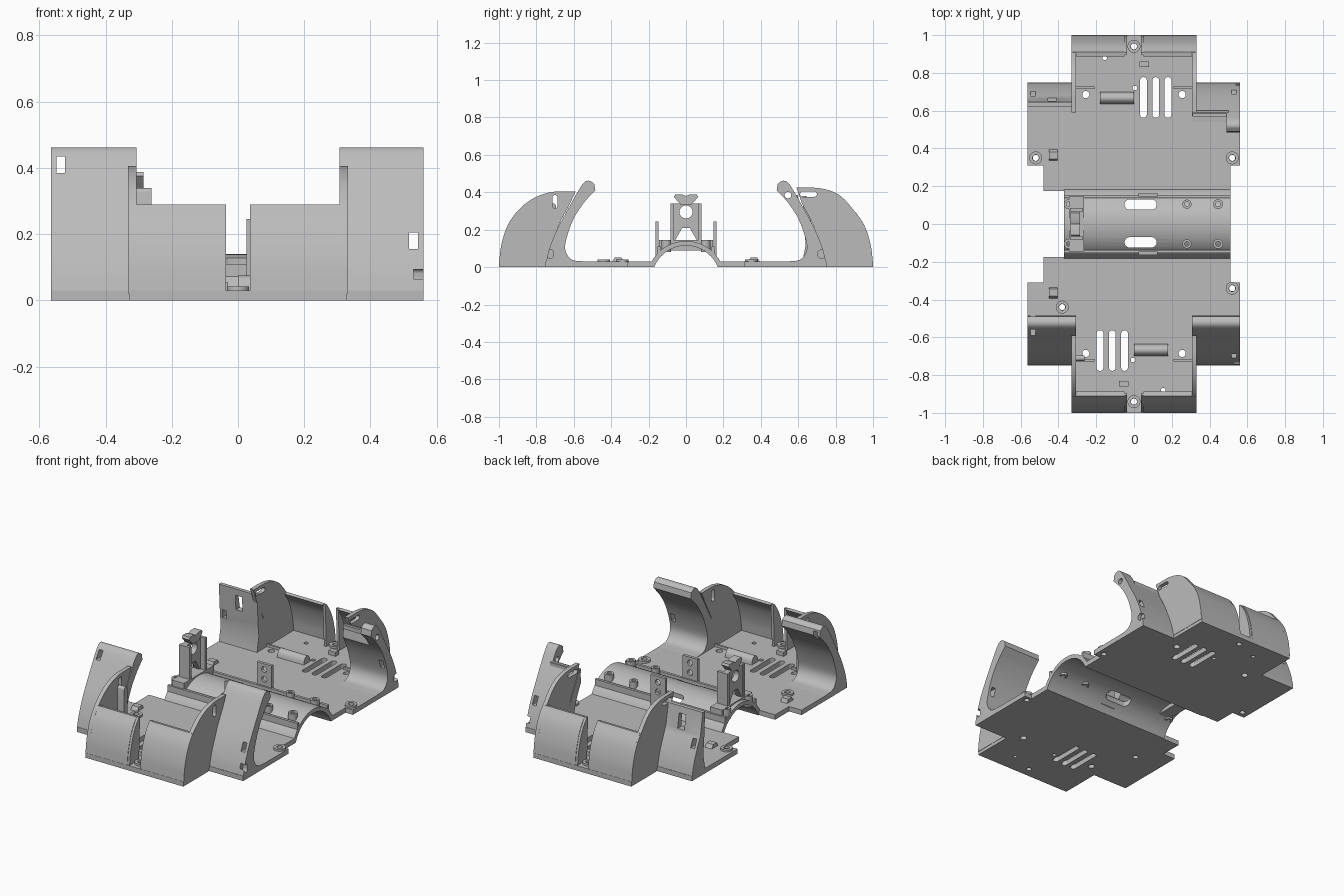
import bpy, bmesh, math
from mathutils import Vector, Matrix

old = bpy.data.objects.get("Cube")
if old:
    bpy.data.objects.remove(old, do_unlink=True)

grey = bpy.data.materials.new("plain grey")
grey.use_nodes = True
grey.diffuse_color = (0.5, 0.5, 0.5, 1)
grey.node_tree.nodes["Principled BSDF"].inputs["Base Color"].default_value = (0.5, 0.5, 0.5, 1)

T = 0.03  # floor thickness


def prism(name, outline, lo, hi, axis="x"):
    """Extrude an outline along x (points are y, z) or along z (points are x, y)."""
    bm = bmesh.new()
    place = (lambda p: (lo, p[0], p[1])) if axis == "x" else (lambda p: (p[0], p[1], lo))
    face = bm.faces.new([bm.verts.new(place(p)) for p in outline])
    ext = bmesh.ops.extrude_face_region(bm, geom=[face])
    shift = Vector((hi - lo, 0, 0)) if axis == "x" else Vector((0, 0, hi - lo))
    bmesh.ops.translate(bm, vec=shift, verts=[v for v in ext["geom"] if isinstance(v, bmesh.types.BMVert)])
    bmesh.ops.recalc_face_normals(bm, faces=bm.faces)
    mesh = bpy.data.meshes.new(name)
    bm.to_mesh(mesh)
    bm.free()
    mesh.materials.append(grey)
    ob = bpy.data.objects.new(name, mesh)
    bpy.context.collection.objects.link(ob)
    return ob


def box(name, x0, x1, y0, y1, z0, z1):
    return prism(name, [(x0, y0), (x1, y0), (x1, y1), (x0, y1)], z0, z1, "z")


def pill(cx, cy, w, h, n=8):
    """Rounded slot outline; equal width and height give a circle."""
    r = min(w, h) / 2
    pts = []
    for i in range(4 * n):
        a = 2 * math.pi * (i + 0.5) / (4 * n)
        c, s = math.cos(a), math.sin(a)
        pts.append((cx + r * c + math.copysign(w / 2 - r, c), cy + r * s + math.copysign(h / 2 - r, s)))
    return pts


def curve(pts, steps=6):
    """Smooth line through a few points."""
    p = [Vector(q) for q in pts]
    p = [2 * p[0] - p[1]] + p + [2 * p[-1] - p[-2]]
    out = []
    for a, b, c, d in zip(p, p[1:], p[2:], p[3:]):
        for i in range(steps):
            t = i / steps
            out.append(0.5 * (2 * b + (c - a) * t + (2 * a - 5 * b + 4 * c - d) * t * t + (3 * b - a - 3 * c + d) * t ** 3))
    return [tuple(q) for q in out + [p[-2]]]


def cut(ob, cutters):
    """Subtract the cutters, then discard them."""
    for c in cutters:
        c.hide_render = True
        m = ob.modifiers.new("cut", "BOOLEAN")
        m.operation, m.solver, m.object = "DIFFERENCE", "EXACT", c
    bpy.context.view_layer.update()
    mesh = bpy.data.meshes.new_from_object(ob.evaluated_get(bpy.context.evaluated_depsgraph_get()))
    ob.modifiers.clear()
    ob.data = mesh
    for c in cutters:
        bpy.data.objects.remove(c, do_unlink=True)


def hole_z(x, y, w, h, z0=-0.1, z1=0.3):
    return prism("cutter", pill(x, y, w, h), z0, z1, "z")


def hole_x(y, z, w, h, x0, x1):
    return prism("cutter", pill(y, z, w, h), x0, x1)


def boss(name, x, y, r, z0, z1):
    ob = prism(name, pill(x, y, 2 * r, 2 * r), z0, z1, "z")
    cut(ob, [hole_z(x, y, r, r, z0 - 0.01, z1 + 0.01)])


# floor plates with vents and screw holes
front_outline = [(-0.33, -1), (0.33, -1), (0.33, -0.75), (0.56, -0.75), (0.56, -0.31), (0.51, -0.31),
                 (0.51, -0.175), (-0.48, -0.175), (-0.48, -0.31), (-0.565, -0.31), (-0.565, -0.75), (-0.33, -0.75)]
back_outline = [(x, -y) for x, y in front_outline]
screws = {-1: [(0, -0.94), (-0.38, -0.44), (0.52, -0.34)], 1: [(0, 0.94), (-0.52, 0.35), (0.52, 0.35)]}
for s, side, outline in ((-1, "front", front_outline), (1, "back", back_outline)):
    floor = prism(side + "_floor", outline, 0, T, "z")
    cutters = [hole_z(s * x, s * 0.67, 0.036, 0.215) for x in (0.05, 0.115, 0.18)]
    cutters += [hole_z(x, s * 0.685, 0.038, 0.038) for x in (-0.255, 0.255)]
    cutters += [hole_z(s * x, s * y, 0.024, 0.024) for x, y in ((-0.155, 0.88), (0.005, 0.72))]
    cutters += [hole_z(x, y, 0.032, 0.032) for x, y in screws[s]]
    cut(floor, cutters)
    for i, (x, y) in enumerate(screws[s]):
        boss(f"{side}_screw_seat_{i}", x, y, 0.034, T - 0.005, T + 0.012)
    # rounded block, clip and stops on the floor
    prism(side + "_rounded_block", [(s * 0.635, T)] + [(s * (0.667 - 0.032 * math.cos(a)), T + 0.045 * math.sin(a))
          for a in (0.4, 0.8, 1.2, 1.57, 1.95, 2.35, 2.75)] + [(s * 0.699, T)], *sorted((-s * 0.18, s * 0.0)))
    box(side + "_clip", s * 0.055 - 0.025, s * 0.055 + 0.025, s * 0.845 - 0.015, s * 0.845 + 0.015, T, 0.055)
    prism(side + "_stop", [(s * 0.335, T), (s * 0.345, 0.052), (s * 0.38, 0.052), (s * 0.395, T)], -0.45, -0.405)
    for x in (-0.26, 0.26):
        box(side + "_gusset", x - 0.05, x + 0.05, s * 0.722 - 0.006, s * 0.722 + 0.006, T - 0.01, 0.045)

# bumper skins, pocket ribs and cheeks
skin_line = curve([(1, 0.02), (0.987, 0.12), (0.955, 0.22), (0.91, 0.29)])
skin = skin_line + [(y - 0.022, z - 0.004) for y, z in reversed(skin_line)]
cheek_top = {-1: 0.405, 1: 0.425}
for s, side in ((-1, "front"), (1, "back")):
    top = cheek_top[s]
    cheek = curve([(1, 0.02), (0.987, 0.12), (0.955, 0.22), (0.90, 0.3), (0.82, top - 0.04),
                   (0.72, top - 0.004), (0.59, top)]) + curve([(0.62, 0.34), (0.69, 0.2), (0.73, 0.02)])
    for sx, hand in ((-1, "right"), (1, "left")):
        prism(f"{side}_{hand}_bumper", [(s * y, z) for y, z in skin], *sorted((sx * 0.05, sx * 0.325)))
        rib = [(y - 0.003, z) for y, z in skin_line] + [(0.895, 0.29), (0.905, 0.02)]
        prism(f"{side}_{hand}_pocket_rib", [(s * y, z) for y, z in rib], *sorted((sx * 0.036, sx * 0.052)))
        ob = prism(f"{side}_{hand}_cheek", [(s * y, z) for y, z in cheek], *sorted((sx * 0.307, sx * 0.332)))
        slot = (-0.7, 0.35, 0.028, 0.07) if s < 0 else (0.655, 0.39, 0.09, 0.028)
        cut(ob, [hole_x(*slot, sx * 0.32 - 0.05, sx * 0.32 + 0.05)])
prism("inner_tab", pill(-0.71, 0.18, 0.03, 0.32), -0.31, -0.262)

# wheel guards: inner hollow and outer slope
inner = curve([(0.54, T), (0.61, 0.04), (0.645, 0.09), (0.637, 0.16), (0.6, 0.26), (0.545, 0.345), (0.485, 0.41)])
outer = curve([(0.49, 0.445), (0.52, 0.462), (0.555, 0.44), (0.62, 0.33), (0.69, 0.2), (0.73, 0.1), (0.75, 0.02)])
full = inner + outer + [(0.54, 0.02)]
low = [p for p in inner if p[0] > 0.57 or p[1] < 0.1] + [p for p in outer if p[0] > 0.575] + [(0.54, 0.02)]


def guard(name, profile, s, x0, x1, cutters=()):
    ob = prism(name, [(s * y, z) for y, z in profile], x0, x1)
    if cutters:
        cut(ob, list(cutters))


def window(x, z, y0, y1):
    return box("cutter", x - 0.013, x + 0.013, y0, y1, z - 0.025, z + 0.025)


guard("front_right_guard", full, -1, -0.565, -0.307, [window(-0.535, 0.41, -0.7, -0.4)])
guard("front_left_guard", full, -1, 0.307, 0.56,
      [window(0.53, 0.18, -0.8, -0.58), hole_x(-0.725, 0.07, 0.03, 0.05, 0.53, 0.6)])
guard("back_left_guard", low, 1, 0.307, 0.5)
guard("back_left_guard_rim", full, 1, 0.49, 0.56,
      [window(0.53, 0.18, 0.58, 0.8), hole_x(0.545, 0.385, 0.035, 0.035, 0.45, 0.6),
       hole_x(0.725, 0.07, 0.045, 0.045, 0.54, 0.6)])
box("back_left_guard_beam", 0.31, 0.5, 0.57, 0.6, 0.36, 0.385)
short = [(0.62, 0.02), (0.64, 0.12), (0.632, 0.2), (0.622, 0.38), (0.645, 0.38)] + [p for p in outer if p[0] > 0.66]
guard("back_right_guard", short, 1, -0.565, -0.307,
      [window(-0.535, 0.2, 0.58, 0.8), box("cutter", -0.455, -0.41, 0.58, 0.8, 0.25, 0.34)])

# axle tunnel across the middle
def arc(r, half, n=20):
    return [(r * math.sin(a), -0.068 + r * math.cos(a)) for a in (half * (2 * i / n - 1) for i in range(n + 1))]


tunnel = prism("axle_tunnel", arc(0.208, math.acos(0.068 / 0.208)) + arc(0.183, math.acos(0.068 / 0.183))[::-1], -0.37, 0.51)
cut(tunnel, [hole_z(0.035, y, 0.17, 0.055) for y in (-0.097, 0.103)])
for s, side in ((-1, "front"), (1, "back")):
    box(side + "_tunnel_rail", -0.37, 0.51, s * 0.145 - 0.008, s * 0.145 + 0.008, 0.07, 0.11)
    for i, (x, r) in enumerate(((-0.345, 0.026), (0.28, 0.024), (0.445, 0.026))):
        boss(f"{side}_tunnel_post_{i}", x, s * 0.105, r, 0.08, 0.145)
    # upright ears with two holes
    ear = box(side + "_ear", 0.025, 0.125, s * 0.155 - 0.009, s * 0.155 + 0.009, 0.04, 0.245)
    holes = [prism("cutter", pill(0, 0, 0.035, 0.035), -0.05, 0.05, "z") for _ in range(2)]
    for h, z in zip(holes, (0.15, 0.21)):
        h.matrix_world = Matrix.Translation((0.075, s * 0.155, z)) @ Matrix.Rotation(math.pi / 2, 4, "X")
    cut(ear, holes)

# bearing tower with cap
box("tower_base", -0.345, -0.265, -0.145, 0.145, 0.09, 0.145)
tower = box("tower", -0.335, -0.3, -0.08, 0.08, 0.13, 0.34)
cut(tower, [hole_x(0, 0.295, 0.07, 0.07, -0.4, -0.2),
            prism("cutter", [(-0.06, 0.14), (0.06, 0.14), (0.02, 0.21), (-0.02, 0.21)], -0.4, -0.2)])
for s, side in ((-1, "front"), (1, "back")):
    box(side + "_tower_flange", -0.34, -0.27, s * 0.075 - 0.009, s * 0.075 + 0.009, 0.13, 0.34)
prism("tower_cap", [(-0.03, 0.335), (0.03, 0.335), (0.065, 0.375), (0.058, 0.388), (0.02, 0.388),
                    (0, 0.38), (-0.02, 0.388), (-0.058, 0.388), (-0.065, 0.375)], -0.335, -0.285)

# smooth shading on curved sides
bpy.ops.object.select_all(action="DESELECT")
for ob in bpy.context.collection.objects:
    if ob.type == "MESH" and grey.name in ob.data.materials:
        ob.select_set(True)
        bpy.context.view_layer.objects.active = ob
bpy.ops.object.shade_smooth_by_angle(angle=math.radians(30))
